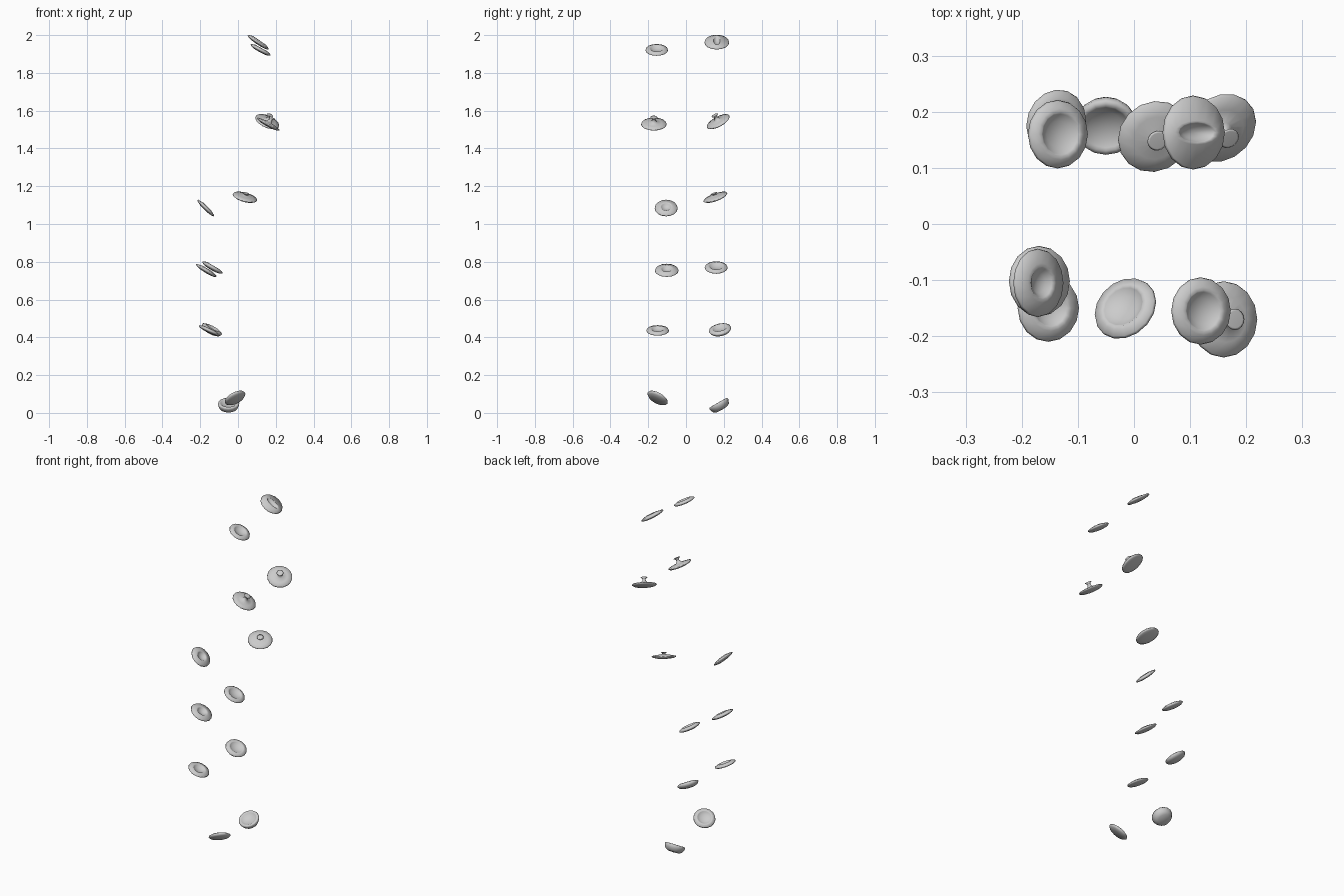
import bpy, bmesh, math
from mathutils import Vector, Matrix

if "Cube" in bpy.data.objects:
    bpy.data.objects.remove(bpy.data.objects["Cube"])

SIDES = 16


def open_profile(depth, lip):
    # shallow dish with a raised inner lip and a hollow, in units of the radius
    return [(0, -depth), (0.5, -depth * 0.9), (0.84, -depth * 0.6), (1, -0.04), (0.97, 0.05),
            (lip + 0.1, 0.14), (lip, 0.17), (lip - 0.06, 0.12), (lip * 0.6, 0.0), (0, -0.05)]


def knob_profile(depth, height):
    # shallow dish closed by a stalk with a small cupped head
    return [(0, -depth), (0.5, -depth * 0.9), (0.84, -depth * 0.6), (1, -0.04), (0.97, 0.03),
            (0.6, 0.1), (0.25, 0.15), (0.12, height * 0.6), (0.14, height * 0.8),
            (0.28, height), (0.22, height + 0.02), (0, height - 0.04)]


def sucker(name, centre, normal, radius, profile, squeeze=1.0, squeeze_from=0.0):
    # revolve the profile, then tilt it so its axis follows the normal
    bm = bmesh.new()
    rings = []
    for i, (r, h) in enumerate(profile):
        if r == 0:
            rings.append([bm.verts.new((0, 0, h * radius))])
            continue
        s = squeeze if (i > 4 and r < squeeze_from) else 1.0
        rings.append([bm.verts.new((r * radius * math.cos(a), s * r * radius * math.sin(a), h * radius))
                      for a in (2 * math.pi * k / SIDES for k in range(SIDES))])
    for a, b in zip(rings, rings[1:]):
        for k in range(SIDES):
            j = (k + 1) % SIDES
            if len(a) == 1:
                bm.faces.new((a[0], b[j], b[k]))
            elif len(b) == 1:
                bm.faces.new((a[k], a[j], b[0]))
            else:
                bm.faces.new((a[k], a[j], b[j], b[k]))
    bmesh.ops.recalc_face_normals(bm, faces=bm.faces)
    n = Vector(normal).normalized()
    x = Vector((1, 0, 0))
    x = (x - n * x.dot(n)).normalized()
    y = n.cross(x)
    rot = Matrix((x, y, n)).transposed().to_4x4()
    bm.transform(Matrix.Translation(centre) @ rot)
    me = bpy.data.meshes.new(name)
    bm.to_mesh(me)
    bm.free()
    for p in me.polygons:
        p.use_smooth = True
    ob = bpy.data.objects.new(name, me)
    bpy.context.collection.objects.link(ob)
    return ob


# front row, top to bottom
sucker("front_sucker_1", (0.12, -0.155, 1.922), (0.48, 0, 0.87), 0.06, open_profile(0.22, 0.62))
sucker("front_sucker_2", (0.161, -0.17, 1.53), (0.48, 0, 0.87), 0.068, knob_profile(0.22, 0.58))
sucker("front_sucker_3", (-0.17, -0.105, 1.085), (0.7, 0, 0.71), 0.061, open_profile(0.2, 0.48))
sucker("front_sucker_4", (-0.168, -0.102, 0.755), (0.52, 0, 0.85), 0.063, open_profile(0.22, 0.48))
sucker("front_sucker_5", (-0.152, -0.15, 0.437), (0.42, 0, 0.9), 0.06, open_profile(0.22, 0.58))
sucker("front_sucker_6", (-0.016, -0.15, 0.08), (-0.42, 0.45, 0.79), 0.06, open_profile(0.3, 0.68))

# back row, top to bottom
sucker("back_sucker_1", (0.107, 0.163, 1.963), (0.56, 0, 0.83), 0.066, open_profile(0.2, 0.62), 0.45, 0.75)
sucker("back_sucker_2", (0.155, 0.17, 1.543), (0.36, -0.45, 0.82), 0.068, knob_profile(0.22, 0.58))
sucker("back_sucker_3", (0.037, 0.155, 1.143), (0.25, -0.33, 0.91), 0.067, knob_profile(0.22, 0.3))
sucker("back_sucker_4", (-0.135, 0.16, 0.77), (0.5, 0, 0.87), 0.061, open_profile(0.25, 0.65))
sucker("back_sucker_5", (-0.138, 0.18, 0.443), (0.47, -0.18, 0.86), 0.06, open_profile(0.42, 0.66))
cup = [(0, -0.68), (0.55, -0.64), (0.82, -0.5), (0.95, -0.25), (1, -0.05), (0.95, 0.06),
       (0.8, 0.08), (0.72, 0.02), (0.5, -0.12), (0, -0.18)]
sucker("back_sucker_6", (-0.05, 0.172, 0.05), (0, -0.5, 0.87), 0.057, cup)
